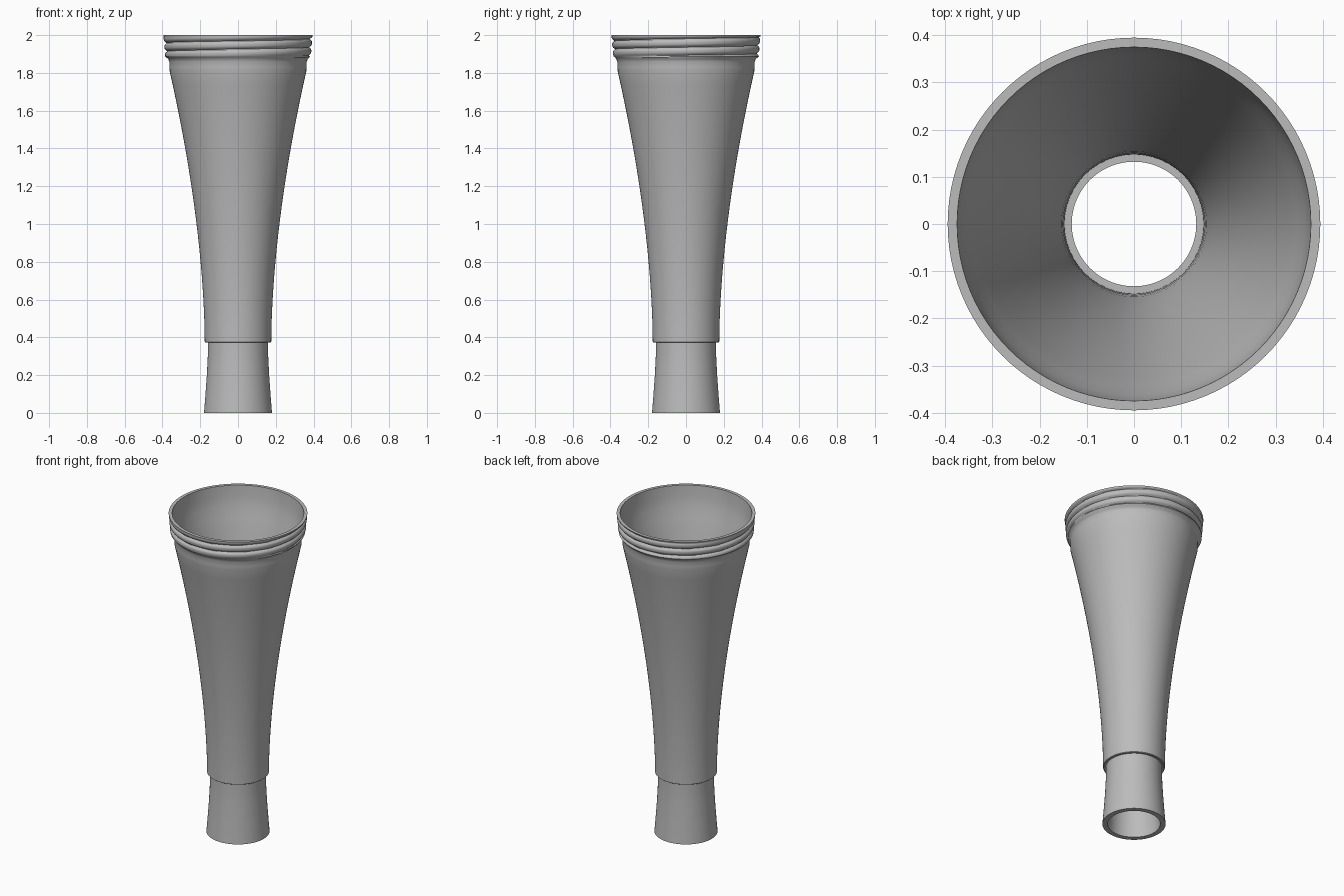
import bpy, bmesh, math

cube = bpy.data.objects.get("Cube")
if cube:
    bpy.data.objects.remove(cube, do_unlink=True)

SEGMENTS = 96
PITCH = 0.044
THREAD_START, THREAD_END = 1.875, 1.995

grey = bpy.data.materials.new("warm_grey")
grey.use_nodes = True
colour = (0.5, 0.5, 0.5, 1)
grey.diffuse_color = colour
grey.node_tree.nodes["Principled BSDF"].inputs["Base Color"].default_value = colour


def thread(z, angle):
    """Height of the rounded helical ridge, running out at both ends."""
    if not THREAD_START < z < THREAD_END:
        return 0
    fade = min(1, (z - THREAD_START) / 0.02, (THREAD_END - z) / 0.01)
    turn = (z - 1.958) / PITCH - (angle + math.pi) / math.tau
    return -0.014 * fade * (1 - abs(math.sin(math.pi * turn))) ** 1.5


def lathe(name, profile, relief=None):
    """Spin a closed (radius, height) loop around z."""
    bm = bmesh.new()
    columns = []
    for i in range(SEGMENTS):
        a = math.tau * i / SEGMENTS
        column = []
        for k, (r, z) in enumerate(profile):
            if relief and k < relief:
                r += thread(z, a)
            column.append(bm.verts.new((r * math.cos(a), r * math.sin(a), z)))
        columns.append(column)
    n = len(profile)
    for i in range(SEGMENTS):
        here, there = columns[i], columns[(i + 1) % SEGMENTS]
        for k in range(n):
            m = (k + 1) % n
            bm.faces.new((here[k], there[k], there[m], here[m]))
    bmesh.ops.recalc_face_normals(bm, faces=bm.faces)
    mesh = bpy.data.meshes.new(name)
    bm.to_mesh(mesh)
    bm.free()
    obj = bpy.data.objects.new(name, mesh)
    bpy.context.collection.objects.link(obj)
    mesh.materials.append(grey)
    bpy.ops.object.select_all(action="DESELECT")
    obj.select_set(True)
    bpy.context.view_layer.objects.active = obj
    bpy.ops.object.shade_smooth_by_angle(angle=math.radians(40))


def flare(bottom, top, z):
    """Radius of the bell, opening faster towards the mouth."""
    t = (z - 0.375) / (1.81 - 0.375)
    return bottom + (top - bottom) * t ** 1.75


# Flared bell: outer wall, straight collar, threaded mouth, inner wall
steps = 20
heights = [0.375 + (1.81 - 0.375) * i / steps for i in range(steps + 1)]
outer = [(0.172, 0.372)] + [(flare(0.176, 0.362, z), z) for z in heights]
outer += [(0.363, 1.83), (0.364, 1.86), (0.369, 1.873), (0.38, 1.882)]
rows = 36
outer += [(0.386 + 0.009 * i / rows, 1.888 + 0.112 * i / rows) for i in range(rows + 1)]
inner = [(0.375, 2.0), (0.371, 1.93), (0.362, 1.87)]
inner += [(flare(0.147, 0.345, z), z) for z in reversed(heights)]
lathe("flared_bell", outer + inner, relief=len(outer))

# Narrow neck tube, widening towards the foot
lathe("neck_tube", [
    (0.180, 0.0), (0.172, 0.1), (0.165, 0.2), (0.162, 0.26), (0.160, 0.3),
    (0.160, 0.385), (0.132, 0.385), (0.132, 0.28), (0.138, 0.18), (0.150, 0.0),
])
